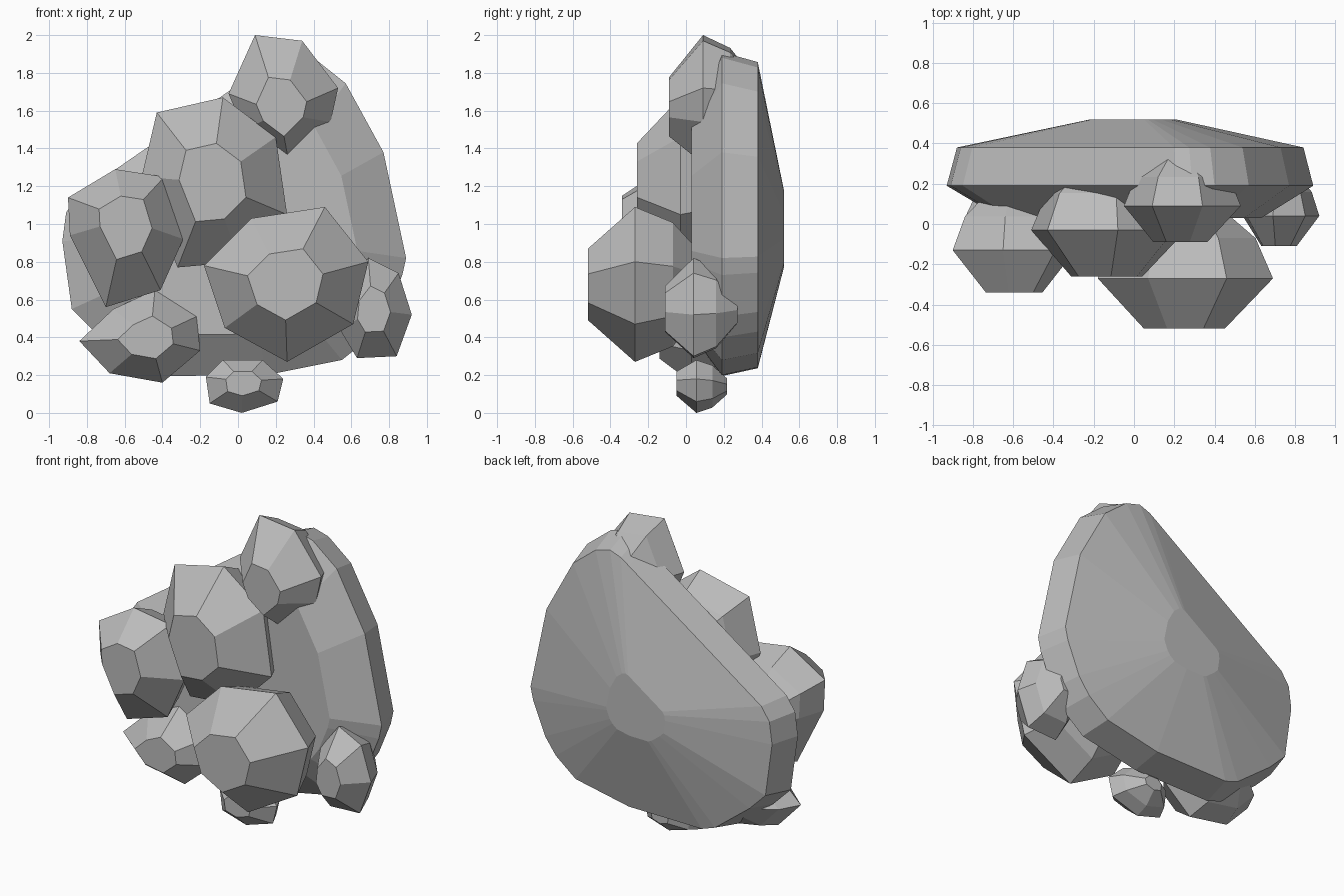
import bpy, bmesh

stone = bpy.data.materials.new("stone_grey")
stone.diffuse_color = (0.5, 0.5, 0.5, 1)


def loft(name, rings):
    """Closed faceted solid from matching rings, ordered front to back."""
    bm = bmesh.new()
    loops = [[bm.verts.new(p) for p in ring] for ring in rings]
    n = len(loops[0])
    for a, b in zip(loops, loops[1:]):
        for i in range(n):
            j = (i + 1) % n
            bm.faces.new((a[i], a[j], b[j], b[i]))
    bm.faces.new(loops[0])
    bm.faces.new(loops[-1])
    bmesh.ops.recalc_face_normals(bm, faces=bm.faces)
    mesh = bpy.data.meshes.new(name)
    bm.to_mesh(mesh)
    bm.free()
    mesh.materials.append(stone)
    bpy.context.collection.objects.link(bpy.data.objects.new(name, mesh))


def scaled(outline, y, s, old, new):
    return [(new[0] + s * (x - old[0]), y, new[1] + s * (z - old[1]))
            for x, z in outline]


def rock(name, front_y, mid_y, cap, outline):
    """Boulder: small front facet, wide girdle, tapered back."""
    xs, zs = zip(*outline)
    c = ((min(xs) + max(xs)) / 2, (min(zs) + max(zs)) / 2)
    d = mid_y - front_y
    loft(name, [
        scaled(outline, front_y, 0.46, c, cap),
        scaled(outline, mid_y, 1.0, c, c),
        scaled(outline, mid_y + 0.8 * d, 0.8, c, c),
        scaled(outline, mid_y + 1.55 * d, 0.3, c, c),
    ])


# Backing slab: rounded triangular outline, bevelled front and back
slab = [(0.15, 1.84), (0.21, 1.88), (0.29, 1.91), (0.40, 1.88), (0.57, 1.745),
        (0.77, 1.38), (0.89, 0.82), (0.87, 0.73), (0.78, 0.51), (0.70, 0.40),
        (0.55, 0.28), (0.15, 0.20), (-0.40, 0.195), (-0.50, 0.23),
        (-0.76, 0.43), (-0.88, 0.55), (-0.93, 0.91), (-0.91, 1.06),
        (-0.85, 1.15)]
centre = (0, 0.95)
loft("backing_slab", [scaled(slab, y, s, centre, centre) for y, s in
                      ((0.03, 0.71), (0.19, 1.0), (0.38, 0.945), (0.52, 0.23))])

# Boulders clustered on the front of the slab
rock("lower_big_rock", -0.52, -0.27, (0.25, 0.68),
     [(-0.18, 0.78), (0.07, 1.03), (0.46, 1.09), (0.69, 0.80),
      (0.61, 0.47), (0.26, 0.27), (-0.07, 0.45)])
rock("middle_big_rock", -0.26, -0.03, (-0.135, 1.22),
     [(-0.43, 1.59), (-0.08, 1.67), (0.20, 1.46), (0.26, 1.05),
      (0.01, 0.80), (-0.32, 0.77), (-0.51, 1.25)])
rock("left_rock", -0.34, -0.13, (-0.595, 0.98),
     [(-0.90, 1.14), (-0.65, 1.29), (-0.39, 1.25), (-0.29, 0.92),
      (-0.41, 0.65), (-0.70, 0.56), (-0.89, 0.94)])
rock("top_rock", -0.09, 0.09, (0.23, 1.62),
     [(0.09, 2.0), (0.34, 1.97), (0.53, 1.72), (0.49, 1.54),
      (0.27, 1.32), (0.03, 1.50), (-0.05, 1.69)])
rock("lower_left_rock", -0.14, 0.03, (-0.49, 0.40),
     [(-0.84, 0.38), (-0.66, 0.55), (-0.44, 0.65), (-0.22, 0.51),
      (-0.20, 0.33), (-0.40, 0.16), (-0.68, 0.21)])
rock("right_rock", -0.11, 0.04, (0.72, 0.55),
     [(0.69, 0.82), (0.85, 0.74), (0.92, 0.52), (0.84, 0.30),
      (0.63, 0.29), (0.54, 0.44), (0.56, 0.65)])
rock("bottom_pebble", -0.05, 0.055, (0.03, 0.155),
     [(-0.08, 0.28), (0.13, 0.28), (0.24, 0.18), (0.21, 0.06),
      (0.02, 0.0), (-0.15, 0.05), (-0.17, 0.19)])
